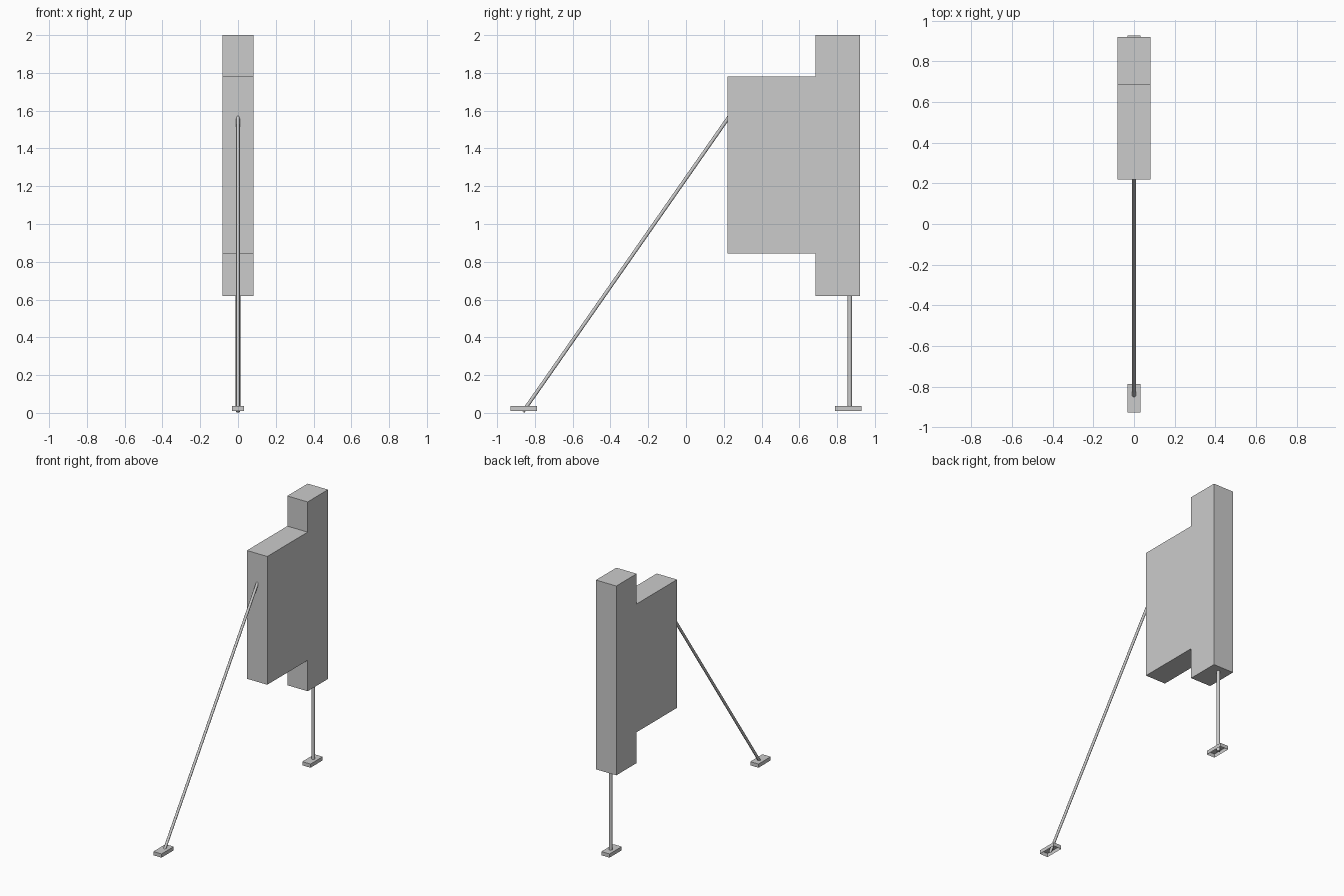
import bpy, bmesh
from mathutils import Vector

cube = bpy.data.objects.get("Cube")
if cube:
    bpy.data.objects.remove(cube, do_unlink=True)

grey = bpy.data.materials.new("plain grey")
grey.use_nodes = True
colour = (0.6, 0.6, 0.6, 1)
grey.diffuse_color = colour
grey.node_tree.nodes["Principled BSDF"].inputs["Base Color"].default_value = colour


def add_object(name, bm):
    bmesh.ops.recalc_face_normals(bm, faces=bm.faces)
    mesh = bpy.data.meshes.new(name)
    bm.to_mesh(mesh)
    bm.free()
    mesh.materials.append(grey)
    obj = bpy.data.objects.new(name, mesh)
    bpy.context.collection.objects.link(obj)
    return obj


def rod(name, start, end, radius):
    start, end = Vector(start), Vector(end)
    bm = bmesh.new()
    bmesh.ops.create_cone(bm, cap_ends=True, segments=12, radius1=radius,
                          radius2=radius, depth=(end - start).length)
    obj = add_object(name, bm)
    obj.location = (start + end) / 2
    obj.rotation_euler = (end - start).to_track_quat("Z", "Y").to_euler()
    obj.data.shade_smooth()
    obj.data.set_sharp_from_angle(angle=0.6)


def foot(name, y):
    # Shallow box, open underneath
    bm = bmesh.new()
    bmesh.ops.create_cube(bm, size=1)
    bmesh.ops.scale(bm, vec=(0.066, 0.14, 0.027), verts=bm.verts)
    bmesh.ops.translate(bm, vec=(0, y, 0.0235), verts=bm.verts)
    bottom = [f for f in bm.faces if f.calc_center_median().z < 0.015]
    bmesh.ops.delete(bm, geom=bottom, context="FACES_ONLY")
    add_object(name, bm)


# Stepped slab: tall rear column with a wide panel in front
profile = [(0.92, 0.62), (0.92, 2), (0.685, 2), (0.685, 1.78),
           (0.22, 1.78), (0.22, 0.845), (0.685, 0.845), (0.685, 0.62)]
bm = bmesh.new()
side = bm.faces.new([bm.verts.new((-0.082, y, z)) for y, z in profile])
extruded = bmesh.ops.extrude_face_region(bm, geom=[side], use_keep_orig=True)
moved = [v for v in extruded["geom"] if isinstance(v, bmesh.types.BMVert)]
bmesh.ops.translate(bm, vec=(0.164, 0, 0), verts=moved)
add_object("stepped_body", bm)

# Supports
rod("rear_post", (0, 0.867, 0.012), (0, 0.867, 0.64), 0.012)
rod("front_strut", (0, -0.863, 0.006), (0, 0.228, 1.568), 0.0095)

# Feet
for name, y in (("front_foot", -0.858), ("rear_foot", 0.858)):
    foot(name, y)
